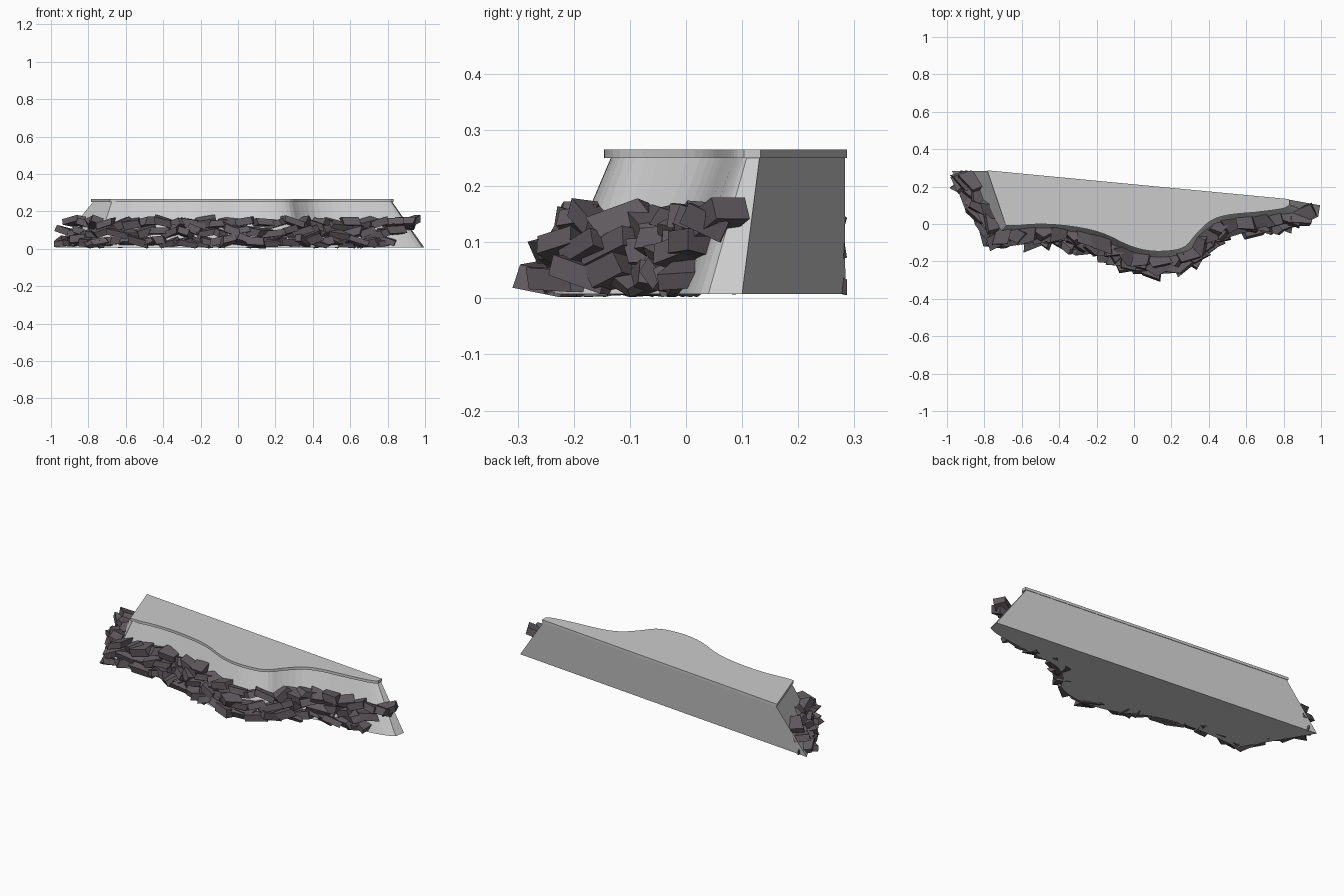
import bpy, bmesh, random
from mathutils import Vector, Euler, Matrix

if "Cube" in bpy.data.objects:
    bpy.data.objects.remove(bpy.data.objects["Cube"])

random.seed(7)

# Matching plan curves: left end -> curved front -> right end
TOP = [(-.775, .283), (-.675, -.002), (-.5, .012), (-.31, -.004), (-.16, -.04),
       (-.02, -.105), (.09, -.132), (.2, -.13), (.27, -.108), (.32, -.05), (.4, .025),
       (.5, .06), (.65, .075), (.78, .092), (.82, .108), (.825, .131)]
BASE = [(-.975, .284), (-.755, -.085), (-.52, -.075), (-.34, -.09), (-.2, -.13),
        (-.06, -.2), (.08, -.234), (.22, -.23), (.32, -.19), (.37, -.12), (.44, -.06),
        (.54, -.03), (.7, -.015), (.88, .005), (.985, .04), (.995, .1)]
Z_BASE, Z_WALL, Z_TOP = .008, .25, .265


def smooth_path(pts, steps=3):
    """Catmull-Rom along the front; both ends stay straight and sharp."""
    p = [Vector(q) for q in pts]
    out = [p[0]]
    for i in range(1, len(p) - 2):
        a, b, c, d = (p[i] if i == 1 else p[i - 1]), p[i], p[i + 1], p[i + 2]
        for s in range(steps):
            t = s / steps
            out.append(.5 * (2 * b + (c - a) * t + (2 * a - 5 * b + 4 * c - d) * t * t
                             + (3 * b - a - 3 * c + d) * t ** 3))
    return out + p[-2:]


def outward(path, i):
    a, b = path[max(i - 1, 0)], path[min(i + 1, len(path) - 1)]
    d = (b - a).normalized()
    return Vector((d.y, -d.x))


def make_object(name, bm, color=None):
    bmesh.ops.recalc_face_normals(bm, faces=bm.faces)
    me = bpy.data.meshes.new(name)
    bm.to_mesh(me)
    bm.free()
    ob = bpy.data.objects.new(name, me)
    bpy.context.collection.objects.link(ob)
    if color:
        mat = bpy.data.materials.new(name + "_material")
        mat.diffuse_color = color
        mat.use_nodes = True
        mat.node_tree.nodes["Principled BSDF"].inputs["Base Color"].default_value = mat.diffuse_color
        me.materials.append(mat)
    return ob


def loft(name, low, z0, high, z1):
    bm = bmesh.new()
    a = [bm.verts.new((p.x, p.y, z0)) for p in low]
    b = [bm.verts.new((p.x, p.y, z1)) for p in high]
    n = len(a)
    for i in range(n):
        j = (i + 1) % n
        bm.faces.new((a[i], a[j], b[j], b[i]))
    bm.faces.new(a[::-1])
    bm.faces.new(b)
    return make_object(name, bm)


top, base = smooth_path(TOP), smooth_path(BASE)

# Sloping embankment wall and its slightly overhanging cap slab
loft("embankment_wall", base, Z_BASE, top, Z_WALL)
cap = [p + outward(top, i) * .012 for i, p in enumerate(top)]
cap[0] = Vector((-.785, .287))
cap[-1] = Vector((.83, .133))
loft("cap_slab", cap, Z_WALL, cap, Z_TOP)


def rock(bm, center, along, size):
    """Skewed, tilted box."""
    skew = Matrix.Identity(4)
    skew[0][2] = random.uniform(-.6, .6)
    skew[0][1] = random.uniform(-.5, .5)
    tilt = Euler((random.uniform(-.5, .5), random.uniform(-.35, .35),
                  along + random.uniform(-.6, .6))).to_matrix().to_4x4()
    m = Matrix.Translation(center) @ tilt @ skew @ Matrix.Diagonal((*size, 1))
    for v in bmesh.ops.create_cube(bm, size=1, matrix=m)["verts"]:
        v.co.z = max(v.co.z, .002)
        v.co.x = min(max(v.co.x, -.995), .975)
        v.co.y = min(v.co.y, .287)


def point_on(path, dist):
    for i in range(len(path) - 1):
        seg = path[i + 1] - path[i]
        if dist <= seg.length:
            d = seg.normalized()
            return path[i] + d * dist, d
        dist -= seg.length
    return path[-1], (path[-1] - path[-2]).normalized()


# Riprap rocks in three stacked rows following the wall
bm = bmesh.new()
for z, out, stop, spacing in ((.038, .008, .16, .058), (.088, .012, .12, .068), (.138, .01, .05, .08)):
    k = (z - Z_BASE) / (Z_WALL - Z_BASE)
    row = [b.lerp(t, k) for b, t in zip(base, top)]
    total = sum((row[i + 1] - row[i]).length for i in range(len(row) - 1))
    s = .05
    while s < total - stop:
        p, d = point_on(row, s)
        p = p + Vector((d.y, -d.x)) * (out + random.uniform(-.008, .014))
        size = (random.uniform(.08, .13), random.uniform(.06, .09), random.uniform(.03, .045))
        rock(bm, (p.x, p.y, z + random.uniform(-.01, .01)),
             Vector((1, 0)).angle_signed(d) * -1, size)
        s += spacing * random.uniform(.8, 1.2)
# Rocks wrapping the right end
for c in ((.93, .06, .145), (.89, .035, .135)):
    rock(bm, c, .1, (.11, .08, .04))
make_object("riprap_rocks", bm, (.12, .105, .115, 1))
